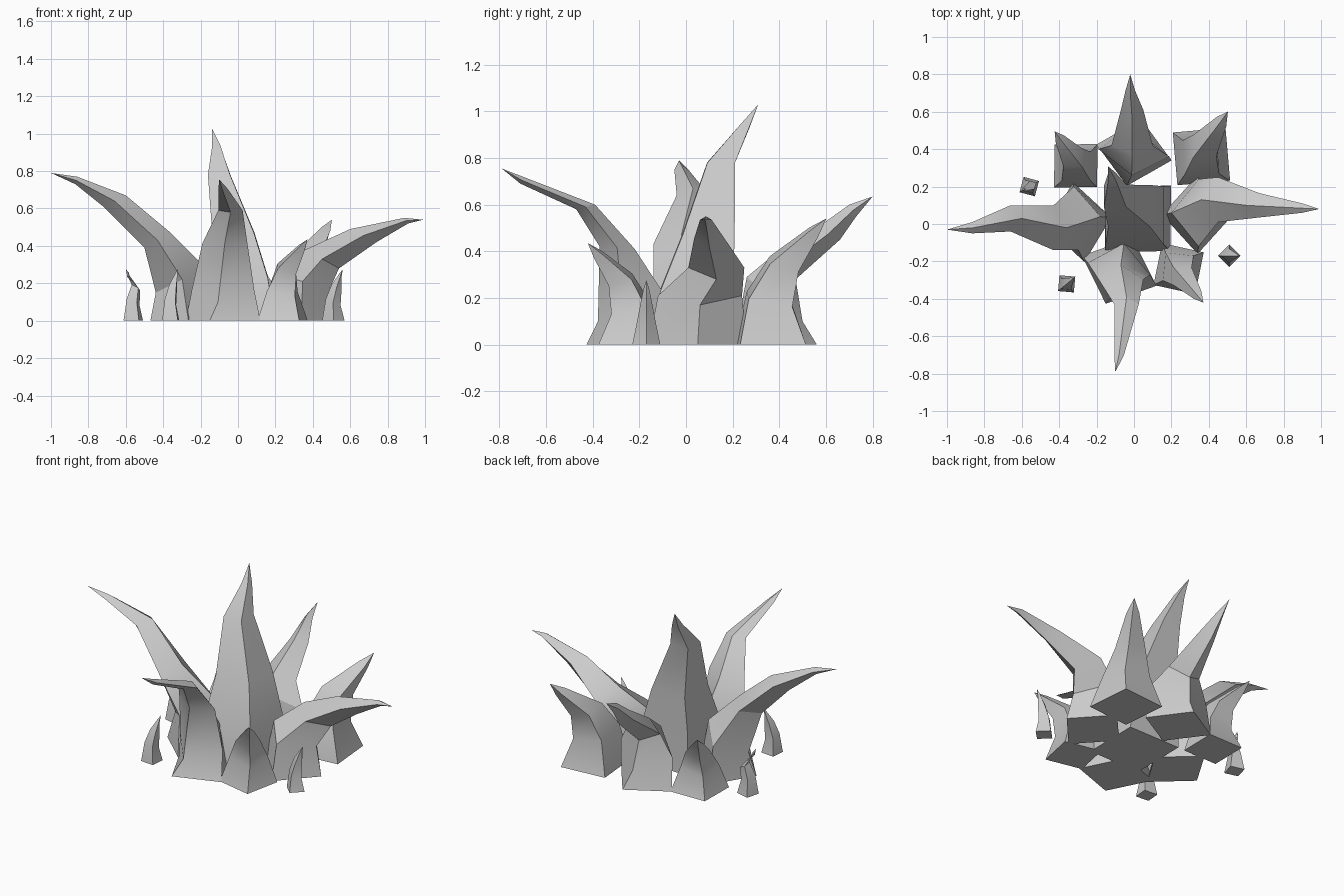
import bpy, bmesh, math
from mathutils import Vector, Matrix

if "Cube" in bpy.data.objects:
    bpy.data.objects.remove(bpy.data.objects["Cube"])


def spike(name, azimuth, rings, tip, origin=(0, 0), twist=0):
    """Four-sided bent spike leaning towards azimuth; twist turns the foot, fading out upwards.
    ring = inner r, inner z, outer r, outer z, sideways centre, half width; tip = r, z, sideways."""
    a = math.radians(azimuth)
    out, side = Vector((math.cos(a), math.sin(a), 0)), Vector((-math.sin(a), math.cos(a), 0))
    base = Vector((origin[0], origin[1], 0))

    def pos(r, z, s):
        return base + out * r + side * s + Vector((0, 0, z))

    bm = bmesh.new()
    loops = []
    for k, (ri, zi, ro, zo, c, w) in enumerate(rings):
        rm, zm = (ri + ro) / 2, (zi + zo) / 2
        pts = [pos(ri, zi, c), pos(rm, zm, c - w), pos(ro, zo, c), pos(rm, zm, c + w)]
        mid = pos(rm, zm, c)
        turn = Matrix.Rotation(math.radians(twist * max(0, 1 - k / 2)), 3, 'Z')
        loops.append([bm.verts.new(mid + turn @ (p - mid)) for p in pts])
    top = bm.verts.new(pos(*tip))
    bm.faces.new(loops[0][::-1])
    for i in range(4):
        j = (i + 1) % 4
        for lo, hi in zip(loops, loops[1:]):
            bm.faces.new((lo[i], lo[j], hi[j], hi[i]))
        bm.faces.new((loops[-1][i], loops[-1][j], top))
    bmesh.ops.recalc_face_normals(bm, faces=bm.faces)
    me = bpy.data.meshes.new(name)
    bm.to_mesh(me)
    bm.free()
    ob = bpy.data.objects.new(name, me)
    bpy.context.collection.objects.link(ob)
    bpy.context.view_layer.objects.active = ob
    ob.select_set(True)
    bpy.ops.object.shade_smooth_by_angle(angle=math.radians(30))
    ob.select_set(False)


def minor_spike(name, azimuth, inner, outer, w, tip_r, h, tip_s=0, origin=(0, 0), twist=0):
    """Smaller spike built from one shared, scaled outline."""
    d = outer - inner
    mid = inner + .55 * d
    spike(name, azimuth, [
        (inner, 0, outer, 0, 0, w),
        (inner + .16 * d, .42 * h, outer - .18 * d, .3 * h, 0, w * .66),
        (inner + .42 * d, .7 * h, outer - .14 * d, .58 * h, tip_s * .4, w * .42),
        (mid + .65 * (tip_r - mid), .93 * h, mid + .85 * (tip_r - mid), .85 * h, tip_s * .8, w * .18),
    ], (tip_r, h, tip_s), origin, twist)


# Tall middle spike
spike("centre_spike", 135, [
    (-.24, 0, .25, 0, -.035, .25),
    (-.19, .23, .25, .25, -.035, .22),
    (-.07, .47, .24, .47, -.05, .16),
    (.095, .78, .26, .78, -.035, .085),
    (.23, .94, .29, .93, -.095, .03)], (.318, 1.03, -.12))

# Four large outward-bending spikes
spike("left_spike", 180, [
    (.12, 0, .47, 0, -.01, .215),
    (.18, .29, .44, .15, -.03, .17),
    (.36, .47, .50, .39, .02, .12),
    (.60, .67, .72, .61, -.03, .07),
    (.86, .77, .87, .73, .02, .03)], (1.0, .79, .03), twist=8)
spike("right_spike", 0, [
    (.15, 0, .53, 0, .05, .21),
    (.20, .25, .49, .17, .06, .18),
    (.36, .38, .54, .28, .13, .12),
    (.60, .49, .74, .42, .10, .065),
    (.89, .55, .91, .52, .085, .025)], (.99, .54, .08))
spike("back_spike", 90, [
    (.20, 0, .565, 0, 0, .205),
    (.26, .29, .50, .10, 0, .19),
    (.37, .38, .47, .28, .01, .11),
    (.56, .50, .66, .45, .01, .06),
    (.70, .60, .73, .55, .02, .025)], (.80, .635, .02), twist=-12)
spike("front_spike", -90, [
    (.06, 0, .44, 0, -.08, .215),
    (.10, .23, .38, .10, -.08, .17),
    (.22, .41, .37, .42, -.07, .12),
    (.39, .60, .47, .58, -.04, .065),
    (.70, .72, .71, .69, -.08, .025)], (.79, .755, -.10), twist=-22)

# Medium spikes on the diagonals
minor_spike("back_right_spike", 45, .31, .71, .20, .78, .54, .07, twist=5)
minor_spike("back_left_spike", 135, .28, .60, .165, .65, .40, -.05)
minor_spike("front_right_spike", -45, .175, .50, .16, .56, .435, -.035, twist=-12)

# Tiny loose spikes around the rim
for name, az, x, y in (("left_shard", 30, -.56, .20),
                       ("front_left_shard", 40, -.36, -.32),
                       ("right_shard", 0, .51, -.17)):
    lean = -.045 if x < -.5 else .05
    minor_spike(name, az, -.06, .06, .06, lean, .275, 0, (x, y))
